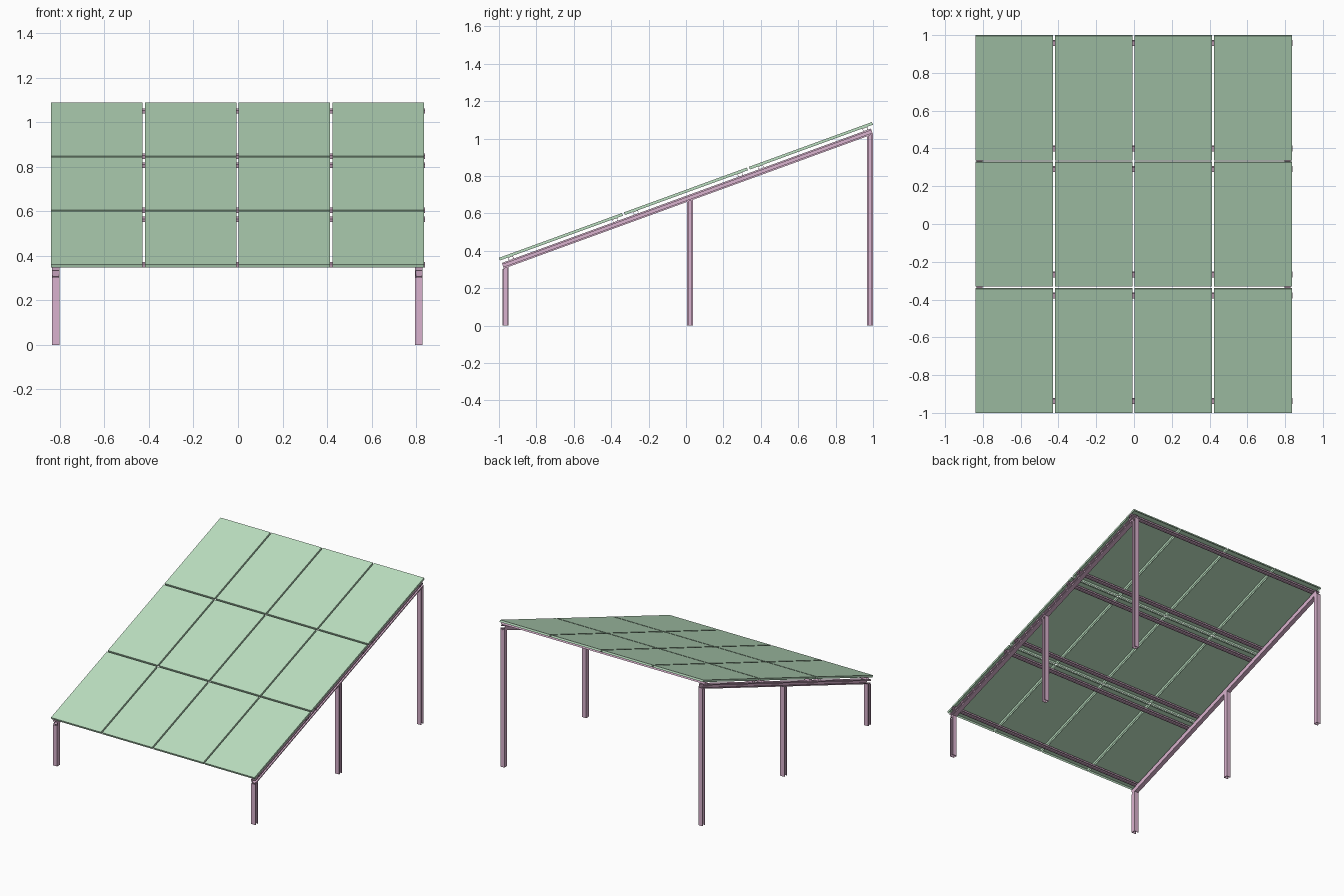
import bpy, bmesh, math
from mathutils import Matrix, Vector

if "Cube" in bpy.data.objects:
    bpy.data.objects.remove(bpy.data.objects["Cube"])

TILT = math.radians(20)
# slope frame: x across, y up the slope, z normal to the panels (0 = panel underside)
SLOPE = Matrix.Translation((0, -0.995, 0.348)) @ Matrix.Rotation(TILT, 4, 'X')
PANEL_W, PANEL_L, PANEL_T = 0.411, 0.6995, 0.015
GAP_X, GAP_Y = 0.0105, 0.012
PURLIN_H, BEAM = 0.016, 0.032
RAFTER_TOP, RAFTER_BOT = -PURLIN_H, -PURLIN_H - BEAM


def material(name, rgb):
    m = bpy.data.materials.new(name)
    m.diffuse_color = (*rgb, 1)
    m.use_nodes = True
    m.node_tree.nodes["Principled BSDF"].inputs["Base Color"].default_value = m.diffuse_color
    return m


GREEN = material("panel_green", (0.50, 0.74, 0.53))
PURPLE = material("frame_purple", (0.70, 0.45, 0.62))


def finish(bm, name, mat):
    bmesh.ops.recalc_face_normals(bm, faces=bm.faces)
    me = bpy.data.meshes.new(name)
    bm.to_mesh(me)
    bm.free()
    me.materials.append(mat)
    ob = bpy.data.objects.new(name, me)
    bpy.context.collection.objects.link(ob)
    return ob


def channel(w, d, t, lip):
    """Lipped C profile, open toward +v."""
    h = w / 2
    half = [(h, 0), (h, d), (h - lip, d), (h - lip, d - t), (h - t, d - t), (h - t, t)]
    return half + [(-u, v) for u, v in reversed(half)]


def prism(name, start, end, mat):
    """Join two matching outlines with side walls and caps."""
    bm = bmesh.new()
    a = [bm.verts.new(p) for p in start]
    b = [bm.verts.new(p) for p in end]
    bm.faces.new(a)
    bm.faces.new(b)
    for i in range(len(a)):
        j = (i + 1) % len(a)
        bm.faces.new((a[i], a[j], b[j], b[i]))
    return finish(bm, name, mat)


# panels: thin trays with a flanged rim and a recessed underside
for r in range(3):
    for c in range(4):
        bm = bmesh.new()
        x = -0.84 + c * (PANEL_W + GAP_X) + PANEL_W / 2
        y = r * (PANEL_L + GAP_Y) + PANEL_L / 2
        bmesh.ops.create_cube(bm, size=1, matrix=Matrix.Translation((x, y, PANEL_T / 2))
                              @ Matrix.Diagonal((PANEL_W, PANEL_L, PANEL_T, 1)))
        bm.normal_update()
        under = min(bm.faces, key=lambda f: f.normal.z)
        bmesh.ops.inset_individual(bm, faces=[under], thickness=0.012)
        bmesh.ops.translate(bm, verts=under.verts, vec=(0, 0, 0.010))
        bm.transform(SLOPE)
        finish(bm, f"panel_{r + 1}_{c + 1}", GREEN)

# purlins: two low channels under each row, open downward
for r in range(3):
    for k, off in enumerate((0.059, 0.653)):
        s = r * (PANEL_L + GAP_Y) + off
        prof = channel(0.028, PURLIN_H, 0.002, 0.006)
        ends = [[SLOPE @ Vector((x, s + u, -v)) for u, v in prof] for x in (-0.838, 0.84)]
        prism(f"purlin_{r + 1}_{k + 1}", *ends, PURPLE)

# rafters and legs on both sides, channels open outward
beam = channel(BEAM, 0.033, 0.003, 0.009)


def rafter_under(y):
    """Height of the rafter underside at a given y."""
    return (0.348 + (y + 0.995) * math.tan(TILT) + RAFTER_BOT / math.cos(TILT))


for side, sx in (("left", -1), ("right", 1)):
    def across(v):
        return -0.003 + sx * (0.799 + v)

    mid = (RAFTER_TOP + RAFTER_BOT) / 2
    ends = [[SLOPE @ Vector((across(v), s, mid + u)) for u, v in beam] for s in (0.005, 2.105)]
    prism(f"rafter_{side}", *ends, PURPLE)

    for place, yc in (("front", -0.965), ("middle", 0.021), ("rear", 0.984)):
        base = [(across(v), yc + u, 0) for u, v in beam]
        top = [(x, y, rafter_under(y)) for x, y, _ in base]
        prism(f"{place}_leg_{side}", base, top, PURPLE)
